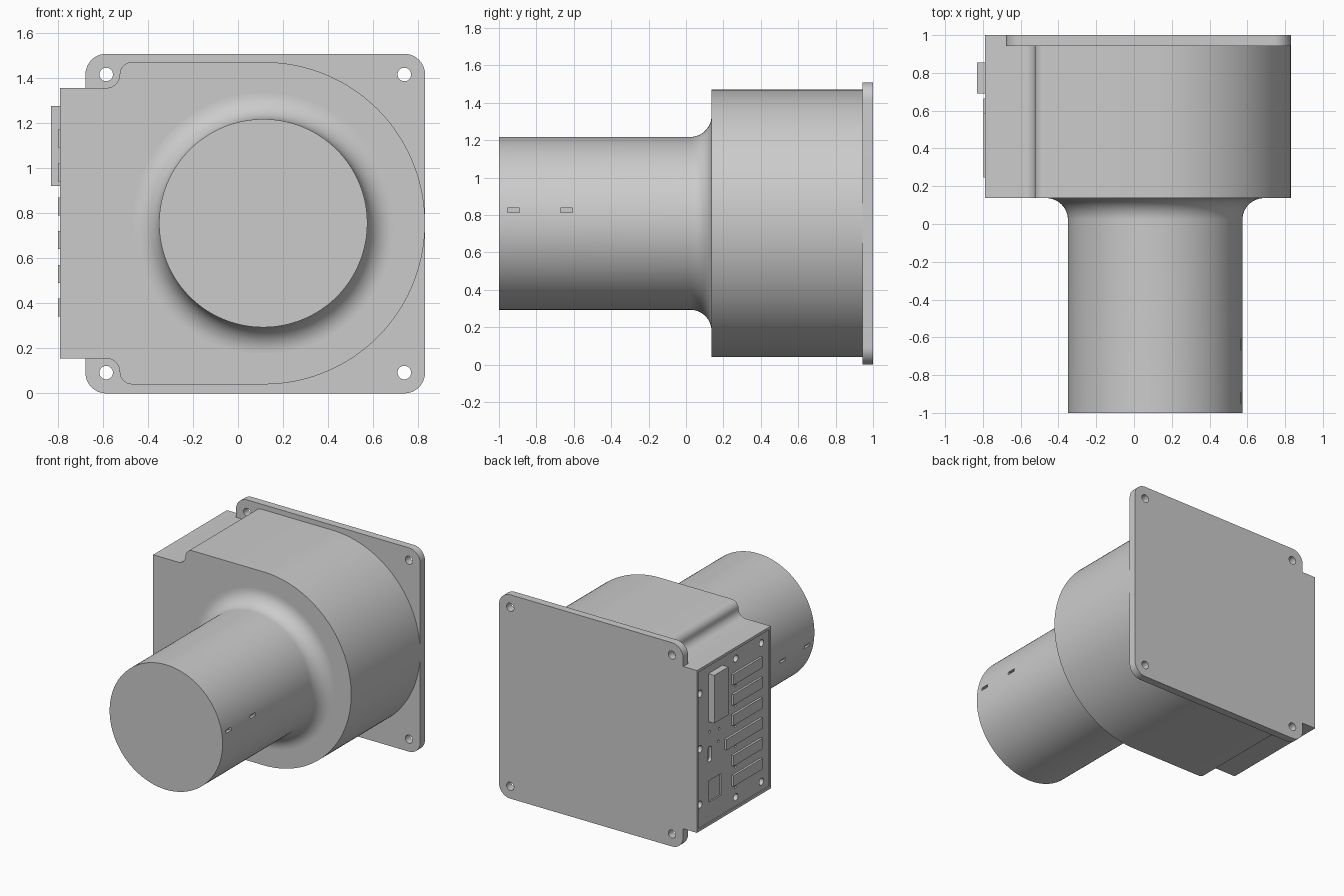
import bpy, bmesh
from math import sin, cos, pi, radians
from mathutils import Matrix, Vector

if "Cube" in bpy.data.objects:
    bpy.data.objects.remove(bpy.data.objects["Cube"])

CX, CZ = 0.112, 0.755          # axis of the tube


def finish(name, bm):
    bmesh.ops.recalc_face_normals(bm, faces=bm.faces)
    me = bpy.data.meshes.new(name)
    bm.to_mesh(me)
    bm.free()
    ob = bpy.data.objects.new(name, me)
    bpy.context.collection.objects.link(ob)
    return ob


def activate(ob):
    bpy.ops.object.select_all(action='DESELECT')
    ob.select_set(True)
    bpy.context.view_layer.objects.active = ob


def smooth(ob):
    activate(ob)
    bpy.ops.object.shade_smooth_by_angle(angle=radians(30))


def arc(cx, cz, r, a0, a1, n):
    angles = [radians(a0 + (a1 - a0) * i / n) for i in range(n + 1)]
    return [(cx + r * cos(a), cz + r * sin(a)) for a in angles]


def prism(name, outline, y0, y1):
    bm = bmesh.new()
    face = bm.faces.new([bm.verts.new((x, y0, z)) for x, z in outline])
    ext = bmesh.ops.extrude_face_region(bm, geom=[face])
    moved = [g for g in ext['geom'] if isinstance(g, bmesh.types.BMVert)]
    bmesh.ops.translate(bm, verts=moved, vec=(0, y1 - y0, 0))
    return finish(name, bm)


def add_box(bm, x, y, z):
    lo, hi = Vector((x[0], y[0], z[0])), Vector((x[1], y[1], z[1]))
    m = Matrix.Translation((lo + hi) / 2) @ Matrix.Diagonal((*(hi - lo), 1))
    bmesh.ops.create_cube(bm, size=1, matrix=m)


def add_cyl(bm, centre, r, depth, axis, n=24):
    rot = Matrix.Rotation(pi / 2, 4, axis)
    bmesh.ops.create_cone(bm, cap_ends=True, segments=n, radius1=r, radius2=r,
                          depth=depth, matrix=Matrix.Translation(centre) @ rot)


def cut(ob, bm):
    cutter = finish("cutter", bm)
    cutter.hide_render = True
    mod = ob.modifiers.new("cut", 'BOOLEAN')
    mod.operation, mod.solver, mod.object = 'DIFFERENCE', 'EXACT', cutter
    activate(ob)
    bpy.ops.object.modifier_apply(modifier=mod.name)
    bpy.data.objects.remove(cutter)


# Mounting flange with four screw holes
corners = [(-0.585, 0.092), (0.738, 0.092), (0.738, 1.415), (-0.585, 1.415)]
outline = []
for (x, z), a in zip(corners, (180, 270, 360, 450)):
    outline += arc(x, z, 0.092, a, a + 90, 12)
flange = prism("mounting_flange", outline, 0.943, 1.0)
bm = bmesh.new()
for x, z in corners:
    add_cyl(bm, (x, 0.97, z), 0.03, 0.2, 'X', 32)
cut(flange, bm)
smooth(flange)

# Main housing: square on the left, round on the right, relieved round the screws
top = [(-0.79, 1.355)] + arc(-0.585, 1.415, 0.06, -90, 0, 10)
top += arc(-0.47, 1.415, 0.055, 180, 90, 10)
top += arc(0.115, CZ, 0.715, 90, 0, 40)
housing = prism("housing", top + [(x, 2 * CZ - z) for x, z in reversed(top[:-1])],
                0.137, 0.9995)

# Shallow recess of the connector panel
bm = bmesh.new()
add_box(bm, (-0.9, -0.782), (0.155, 0.985), (0.175, 1.335))
cut(housing, bm)

# Panel screw holes, indicator holes, rounded slot and square recess
bm = bmesh.new()
screws = [(0.235, 1.265), (0.535, 1.265), (0.235, 0.24), (0.535, 0.24),
          (0.955, 1.165), (0.955, CZ), (0.955, 0.345)]
for y, z in screws:
    add_cyl(bm, (-0.78, y, z), 0.026, 0.06, 'Y')
for y, z in [(0.73, 0.82), (0.84, 0.84), (0.74, 0.73)]:
    add_cyl(bm, (-0.78, y, z), 0.009, 0.04, 'Y', 12)
for i in range(6):
    add_cyl(bm, (-0.78, 0.54, 0.317 + 0.15 * i), 0.009, 0.04, 'Y', 12)
add_box(bm, (-0.83, -0.772), (0.71, 0.85), (0.32, 0.48))
cut(housing, bm)
slot = [(y, z) for y, z in arc(0.84, 0.71, 0.022, 0, 180, 10) + arc(0.84, 0.64, 0.022, 180, 360, 10)]
bm = bmesh.new()
face = bm.faces.new([bm.verts.new((-0.82, y, z)) for y, z in slot])
ext = bmesh.ops.extrude_face_region(bm, geom=[face])
bmesh.ops.translate(bm, verts=[g for g in ext['geom'] if isinstance(g, bmesh.types.BMVert)],
                    vec=(0.06, 0, 0))
cut(housing, bm)
smooth(housing)

# Tube with flared root, turned about the y axis
R, F, N = 0.462, 0.115, 128
profile = [(R, -1.0)]
profile += [(R + F * (1 - cos(t)), 0.022 + F * sin(t))
            for t in [pi / 2 * i / 14 for i in range(15)]]
profile.append((R + F, 0.16))
bm = bmesh.new()
rings = [[bm.verts.new((CX + r * cos(2 * pi * i / N), y, CZ + r * sin(2 * pi * i / N)))
          for i in range(N)] for r, y in profile]
for a, b in zip(rings, rings[1:]):
    for i in range(N):
        j = (i + 1) % N
        bm.faces.new((a[i], a[j], b[j], b[i]))
bm.faces.new(rings[0])
bm.faces.new(rings[-1])
tube = finish("tube", bm)

# Two pairs of small slots on opposite sides of the tube
bm = bmesh.new()
for side in (1, -1):
    for y in (-0.922, -0.638):
        x, z = CX + side * 0.457, CZ + side * 0.07
        add_box(bm, (x - 0.02, x + 0.02), (y - 0.032, y + 0.032), (z - 0.011, z + 0.011))
cut(tube, bm)
smooth(tube)

# Raised connector block on the panel
bm = bmesh.new()
add_box(bm, (-0.83, -0.775), (0.69, 0.855), (0.92, 1.275))
finish("connector_block", bm)

# Row of six low connector bars, one of them longer
for i in range(6):
    z = 0.34 + 0.15 * i
    bm = bmesh.new()
    add_box(bm, (-0.798, -0.775), (0.245, 0.665 if i == 2 else 0.585), (z, z + 0.08))
    finish(f"connector_bar_{i + 1}", bm)
